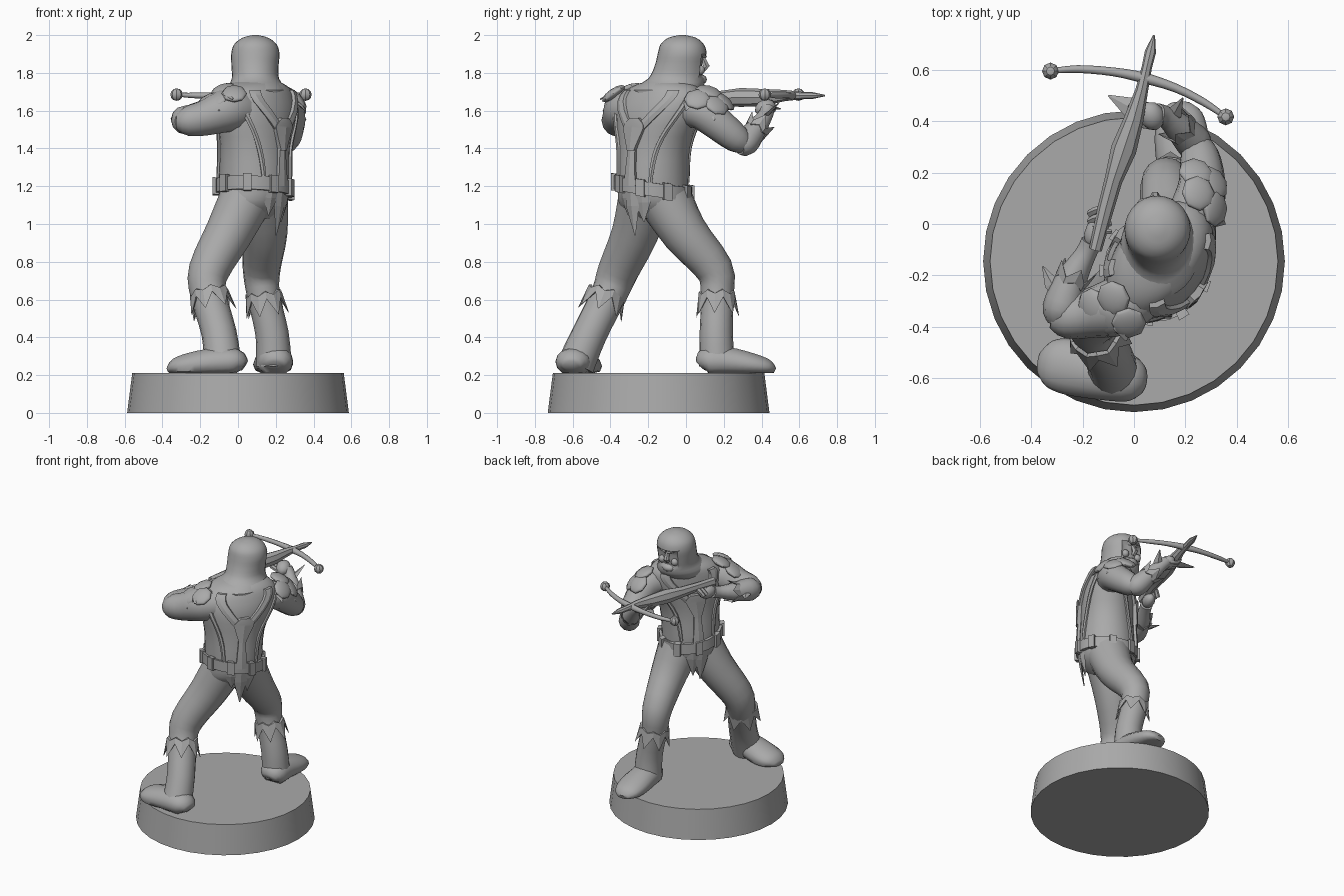
import bpy, bmesh, math
from mathutils import Vector as V

if "Cube" in bpy.data.objects:
    bpy.data.objects.remove(bpy.data.objects["Cube"])

grey = bpy.data.materials.new("stone grey")
grey.diffuse_color = (0.4, 0.4, 0.4, 1)
grey.use_nodes = True
grey.node_tree.nodes["Principled BSDF"].inputs["Base Color"].default_value = grey.diffuse_color


def finish(name, bm, smooth=40):
    bmesh.ops.recalc_face_normals(bm, faces=bm.faces)
    me = bpy.data.meshes.new(name)
    bm.to_mesh(me)
    bm.free()
    ob = bpy.data.objects.new(name, me)
    bpy.context.collection.objects.link(ob)
    me.materials.append(grey)
    if smooth:
        bpy.ops.object.select_all(action='DESELECT')
        ob.select_set(True)
        bpy.context.view_layer.objects.active = ob
        bpy.ops.object.shade_smooth_by_angle(angle=math.radians(smooth))
    return ob


def loft(name, rings, smooth=40, cap=True):
    bm = bmesh.new()
    rs = [[bm.verts.new(p) for p in r] for r in rings]
    n = len(rs[0])
    for a, b in zip(rs, rs[1:]):
        for i in range(n):
            j = (i + 1) % n
            bm.faces.new((a[i], a[j], b[j], b[i]))
    if cap:
        bm.faces.new(rs[0])
        bm.faces.new(rs[-1])
    return finish(name, bm, smooth)


def spline(pts, steps):
    """Catmull-Rom through tuples of any length."""
    if steps < 2:
        return pts
    out = []
    for i in range(len(pts) - 1):
        p = [pts[max(i - 1, 0)], pts[i], pts[i + 1], pts[min(i + 2, len(pts) - 1)]]
        for k in range(steps):
            t = k / steps
            out.append(tuple(0.5 * (2 * b + (c - a) * t + (2 * a - 5 * b + 4 * c - d) * t * t
                       + (3 * b - a - 3 * c + d) * t ** 3) for a, b, c, d in zip(*p)))
    return out + [pts[-1]]


def tube(name, pts, n=14, steps=3, ref=(0, 0, 1), floor=None, smooth=50):
    """Points are x, y, z, half width, half height."""
    pts = spline([p if len(p) == 5 else p + (p[3],) for p in pts], steps)
    rings = []
    for i, p in enumerate(pts):
        t = V(pts[min(i + 1, len(pts) - 1)][:3]) - V(pts[max(i - 1, 0)][:3])
        side = t.cross(V(ref)).normalized()
        up = side.cross(t).normalized()
        ring = []
        for k in range(n):
            a = math.tau * k / n
            q = V(p[:3]) + side * math.cos(a) * p[3] + up * math.sin(a) * p[4]
            if floor:
                q.z = max(q.z, floor)
            ring.append(q)
        rings.append(ring)
    return loft(name, rings, smooth)


def shard(name, a, b, w, ref=(0, 0, 1)):
    mid = V(a).lerp(V(b), 0.35)
    return tube(name, [(*a, w * .6, .008), (*mid, w, .01), (*b, .003, .003)], 4, 1, ref, smooth=0)


def torn_cuff(name, c, axis, r, length, n=7):
    """Zigzag sleeve end hanging along the axis."""
    axis = V(axis).normalized()
    s = axis.orthogonal().normalized()
    u = axis.cross(s)
    rings = []
    for kind in range(4):
        ring = []
        for k in range(2 * n):
            d = s * math.cos(math.pi * k / n) + u * math.sin(math.pi * k / n)
            tip = k % 2
            off, rad = ((-.015 + .025 * tip, r * .9), (-.01 + .02 * tip, r * 1.06),
                        (length if tip else length * .25, r * (1.28 if tip else 1.1)),
                        (length * .9 if tip else length * .2, r * (1.2 if tip else .95)))[kind]
            ring.append(V(c) + axis * off + d * rad)
        rings.append(ring)
    return loft(name, rings, 0, False)


def ball(name, c, r, scale=(1, 1, 1), rot=(0, 0, 0), seg=10, smooth=60):
    bm = bmesh.new()
    bmesh.ops.create_uvsphere(bm, u_segments=seg, v_segments=max(6, seg // 2), radius=r)
    ob = finish(name, bm, smooth)
    ob.location, ob.scale = c, scale
    ob.rotation_euler = [math.radians(a) for a in rot]
    return ob


# round base
loft("base", [[(r * math.cos(math.tau * k / 32), -.145 + r * math.sin(math.tau * k / 32), z)
               for k in range(32)] for r, z in ((.587, 0), (.56, .21))], 30)

# torso: z, centre x, centre y, half width along shoulders, half depth
TURN = math.radians(51)
BODY = spline([(1.03, .07, -.17, .13, .1), (1.1, .08, -.175, .19, .16), (1.2, .085, -.175, .19, .185),
               (1.4, .09, -.17, .2, .175), (1.57, .1, -.15, .25, .175), (1.67, .1, -.13, .25, .16),
               (1.73, .1, -.11, .19, .14), (1.76, .1, -.09, .1, .1)], 3)


def body(deg, z, off=0.0):
    i = 0
    while i < len(BODY) - 2 and BODY[i + 1][0] < z:
        i += 1
    t = (z - BODY[i][0]) / (BODY[i + 1][0] - BODY[i][0])
    _, cx, cy, a, b = [p + (q - p) * t for p, q in zip(BODY[i], BODY[i + 1])]
    th = math.radians(deg)
    x, y = (a + off) * math.cos(th), (b + off) * math.sin(th)
    return V((cx + x * math.cos(TURN) - y * math.sin(TURN),
              cy + x * math.sin(TURN) + y * math.cos(TURN), z))


loft("torso", [[body(k * 15, p[0]) for k in range(24)] for p in BODY])


# harness straps and plates, laid on the torso as rows of angle, height, half width
def strap(name, rows, off=.016):
    rows = spline(rows, 3)
    rings = [[body(d - w, z, -.02), body(d - w, z, off), body(d, z, off + .005),
              body(d + w, z, off), body(d + w, z, -.02)] for d, z, w in rows]
    return loft(name, rings, 20)


for side, mid in (("front", 90), ("back", 270)):
    for s in (-1, 1):
        strap(side + "_shoulder_strap", [(mid + s * 44, 1.71, 9), (mid + s * 36, 1.65, 8), (mid + s * 8, 1.5, 7)])
        strap(side + "_vest_edge", [(mid + s * 66, 1.66, 5), (mid + s * 48, 1.5, 4),
                                    (mid + s * 38, 1.36, 4), (mid + s * 34, 1.22, 3)], .01)
    strap(side + "_harness_plate", [(mid, 1.56, 6), (mid, 1.52, 15), (mid, 1.47, 13), (mid, 1.39, 6)], .024)
    strap(side + "_centre_strap", [(mid, 1.42, 6), (mid, 1.32, 8), (mid, 1.2, 11)])


# belt with pouches, tilted with the hips
def belt_point(deg, off, h):
    p = body(deg, 1.2, off)
    p.z = 1.19 + h - .15 * (p.y + .175) - .04 * (p.x - .085)
    return p


loft("belt", [[belt_point(k * 18, o, h) for k in range(20)]
              for o, h in ((-.02, -.036), (.018, -.036), (.018, .036), (-.02, .036))], 30)
for d in range(10, 370, 40):
    loft("belt_pouch", [[belt_point(d + a, o, h) for a, h in ((-6, -.045), (6, -.045), (6, .045), (-6, .045))]
                        for o in (0, .034)], 0)

# ragged cloth below the belt
for d, drop in ((60, .13), (80, .2), (98, .24), (120, .15), (250, .14), (270, .24), (290, .16), (200, .08), (340, .08)):
    a = belt_point(d, .0, -.02)
    b = belt_point(d, -.035, -.02 - drop)
    shard("cloth_shard", a, b, .045, a - V((.085, -.175, a.z)))

# hooded head
head = [(1.64, .1, -.13, .13, .13), (1.71, .1, -.1, .155, .185), (1.77, .092, -.05, .125, .15),
        (1.84, .09, -.03, .125, .135), (1.9, .092, -.02, .128, .13), (1.95, .092, -.02, .113, .115),
        (1.985, .092, -.02, .07, .075), (2.0, .092, -.02, .015, .015)]
rings = []
for z, cx, cy, a, b in spline(head, 3):
    ring = []
    for k in range(28):
        x, y = math.cos(math.tau * k / 28), math.sin(math.tau * k / 28)
        dent = .02 if y > .8 and 1.79 < z < 1.9 else 0
        ring.append((cx + a * x, cy + b * y - dent, z))
    rings.append(ring)
loft("hooded_head", rings, 35)
tube("nose", [(.085, .085, 1.89, .012), (.082, .108, 1.835, .02), (.083, .09, 1.815, .014)], 6, 1, (0, 1, 0))
ball("chin", (.087, .075, 1.765), .04, (1.2, .9, .7))
for s in (-1, 1):
    ball("cheek", (.087 + s * .05, .075, 1.815), .026)
    shard("brow", (.087 + s * .008, .105, 1.885), (.087 + s * .085, .07, 1.905), .012, (0, 0, 1))

# legs and boots
tube("rear_leg", [(.04, -.22, 1.13, .14), (-.05, -.27, .95, .125), (-.155, -.36, .75, .108),
                  (-.155, -.41, .62, .095), (-.1, -.51, .42, .093), (-.08, -.585, .25, .1)], 16, 3, (0, 1, 0), .212)
tube("front_leg", [(.12, -.11, 1.13, .145), (.14, -.005, .95, .122), (.125, .15, .76, .1),
                   (.135, .165, .62, .087), (.18, .16, .42, .088), (.19, .165, .25, .095)], 16, 3, (0, 1, 0), .212)
tube("rear_boot", [(.035, -.605, .25, .05, .03), (-.01, -.6, .27, .09, .07), (-.12, -.585, .265, .1, .08),
                   (-.25, -.555, .25, .11, .07), (-.33, -.545, .24, .09, .05), (-.37, -.54, .225, .04, .015)],
     14, 3, floor=.212)
tube("front_boot", [(.2, .075, .25, .05, .03), (.2, .11, .27, .09, .08), (.19, .22, .27, .1, .08),
                    (.185, .34, .255, .105, .065), (.18, .43, .24, .085, .045), (.178, .47, .225, .04, .015)],
     14, 3, floor=.212)
torn_cuff("rear_boot_cuff", (-.152, -.42, .635), (.2, -.35, -1), .098, .12)
torn_cuff("front_boot_cuff", (.137, .165, .63), (.15, 0, -1), .092, .12)

# rear arm, bent at the trigger
tube("rear_upper_arm", [(.03, -.27, 1.6, .1), (-.06, -.32, 1.6, .115), (-.18, -.35, 1.56, .095),
                        (-.27, -.365, 1.545, .08), (-.32, -.36, 1.545, .045)], 14)
tube("rear_forearm", [(-.285, -.385, 1.545, .05), (-.28, -.33, 1.55, .077), (-.245, -.22, 1.565, .062),
                      (-.19, -.12, 1.585, .042), (-.165, -.07, 1.6, .042)], 12)
torn_cuff("rear_sleeve_end", (-.245, -.225, 1.565), (.09, .2, .03), .062, .07, 5)
shard("rear_sleeve_spike", (-.3, -.27, 1.56), (-.355, -.165, 1.56), .03)
ball("rear_hand", (-.15, -.03, 1.61), .055, (.75, 1.2, .8), (0, 0, -20))

# front arm, holding the stock
tube("front_upper_arm", [(.2, .0, 1.6, .09), (.25, .08, 1.6, .1), (.265, .17, 1.53, .09),
                         (.255, .27, 1.45, .075), (.24, .325, 1.415, .045)], 14)
tube("front_forearm", [(.26, .28, 1.415, .05), (.235, .315, 1.43, .07), (.18, .37, 1.5, .058),
                       (.12, .42, 1.575, .04), (.09, .43, 1.61, .04)], 12)
torn_cuff("front_sleeve_end", (.19, .365, 1.49), (-.09, .08, .11), .06, .08, 5)
shard("front_sleeve_spike", (.14, .4, 1.55), (.19, .49, 1.64), .03)
ball("front_hand", (.07, .42, 1.615), .055, (.9, 1.1, .8), (20, 0, 20))
shard("front_thumb", (.03, .43, 1.62), (-.1, .5, 1.61), .04)

# fingers wrapped round the stock
for i in range(4):
    y = .38 + i * .025
    tube("front_finger", [(.08, y, 1.6, .016), (.0 + i * .006, y + .01, 1.615, .015),
                          (-.035 + i * .006, y, 1.66, .01)], 6, 2, (0, 1, 0))
    y = -.05 + i * .03
    tube("rear_finger", [(-.17, y, 1.61, .016), (-.13, y + .02, 1.66, .015),
                         (-.09, y + .02, 1.65, .01)], 6, 2, (0, 1, 0))

# layered shoulder plates: x, y, z, tilt x, tilt y
for x, y, z, rx, ry in ((-.08, -.29, 1.71, 15, -20), (-.02, -.385, 1.69, 35, 0), (-.11, -.37, 1.66, 30, -30),
                        (-.16, -.32, 1.655, 10, -30), (.25, .12, 1.7, -15, 20), (.315, .06, 1.66, 0, 50),
                        (.31, .16, 1.63, -25, 45), (.24, .2, 1.65, -40, 15)):
    ball("shoulder_plate", (x, y, z), .068, (1, 1.05, .38), (rx, ry, 0), 8, 35)
for a, b in (((-.05, -.37, 1.7), (-.03, -.455, 1.66)), ((-.1, -.36, 1.66), (-.1, -.44, 1.6)),
             ((.3, .03, 1.68), (.355, .0, 1.6)), ((.3, .13, 1.65), (.36, .15, 1.55))):
    shard("shoulder_spike", a, b, .04)

# crossbow
tube("crossbow_stock", [(-.15, -.1, 1.65, .025, .04), (-.11, .06, 1.665, .032, .03), (-.08, .17, 1.665, .035, .038),
                        (-.04, .29, 1.67, .05, .05), (.0, .41, 1.67, .038, .045), (.03, .52, 1.68, .025, .03),
                        (.05, .61, 1.68, .02, .02), (.064, .67, 1.68, .022, .018), (.078, .735, 1.68, .004, .004)],
     8, 1, smooth=25)
tube("crossbow_bow", [(-.325, .595, 1.685, .01), (-.22, .603, 1.68, .015), (-.08, .592, 1.68, .017),
                      (.04, .568, 1.68, .021), (.16, .53, 1.68, .017), (.27, .475, 1.68, .015),
                      (.355, .418, 1.685, .01)], 8, 3)
for c in ((-.325, .595, 1.685), (.357, .417, 1.685)):
    ball("bow_end_ball", c, .033, seg=8, smooth=30)
